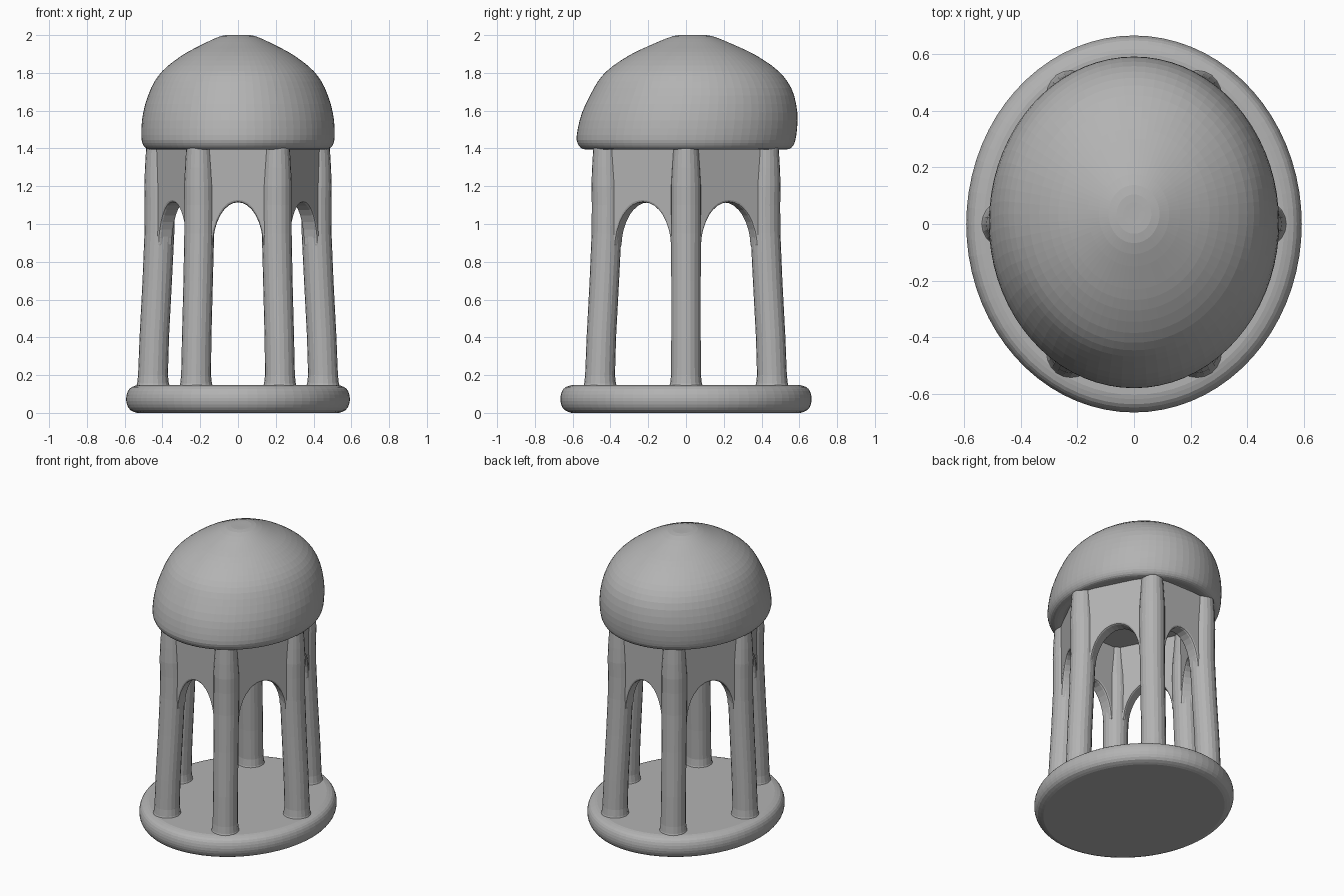
import bpy, bmesh, math
from mathutils import Vector
from mathutils.geometry import interpolate_bezier

cube = bpy.data.objects.get("Cube")
if cube:
    bpy.data.objects.remove(cube, do_unlink=True)

stone = bpy.data.materials.new("plain grey")
stone.use_nodes = True
GREY = (0.45, 0.45, 0.45, 1)
stone.diffuse_color = GREY
stone.node_tree.nodes["Principled BSDF"].inputs["Base Color"].default_value = GREY


def finish(bm, name):
    bmesh.ops.recalc_face_normals(bm, faces=bm.faces)
    mesh = bpy.data.meshes.new(name)
    bm.to_mesh(mesh)
    bm.free()
    mesh.materials.append(stone)
    obj = bpy.data.objects.new(name, mesh)
    bpy.context.collection.objects.link(obj)
    return obj


def stack(name, rings, segments):
    """Skin elliptical rings (cx, cy, z, rx, ry) and cap both ends."""
    bm = bmesh.new()
    loops = []
    for cx, cy, z, rx, ry in rings:
        loops.append([bm.verts.new((cx + rx * math.cos(a), cy + ry * math.sin(a), z))
                      for a in (math.tau * i / segments for i in range(segments))])
    for low, high in zip(loops, loops[1:]):
        for i in range(segments):
            j = (i + 1) % segments
            bm.faces.new((low[i], low[j], high[j], high[i]))
    bm.faces.new(loops[0])
    bm.faces.new(loops[-1])
    return finish(bm, name)


def smooth_profile(points, steps):
    """Run a smooth curve through the profile points."""
    pts = [Vector((*p, 0)) for p in points]
    result = []
    for i in range(len(pts) - 1):
        a, b = pts[i], pts[i + 1]
        before, after = pts[max(i - 1, 0)], pts[min(i + 2, len(pts) - 1)]
        span = interpolate_bezier(a, a + (b - before) / 6, b - (after - a) / 6, b, steps + 1)
        result += span[:-1]
    return result + [pts[-1]]


# Oval base slab with a rounded rim
rim = [(0.535, 0), (0.57, 0.015), (0.588, 0.045), (0.592, 0.08),
       (0.583, 0.115), (0.563, 0.137), (0.53, 0.147)]
stack("base", [(0, 0, p.y, p.x, p.x + 0.073) for p in smooth_profile(rim, 2)], 72)

# Domed cap: rounded lip below, flattened crown, leaning slightly to the back
cap = [(0.42, 1.405), (0.47, 1.395), (0.5, 1.415), (0.512, 1.47), (0.502, 1.59),
       (0.46, 1.72), (0.4, 1.81), (0.3, 1.89), (0.2, 1.945), (0.09, 1.995), (0.02, 2.0)]
stack("dome", [(0, 0.035 * min(1, max(0, (p.y - 1.45) / 0.25)), p.y, p.x, p.x * 1.135)
               for p in smooth_profile(cap, 3)], 72)

# Six leaning columns, flared a little at the foot
feet = [(0.45, 0), (0.222, 0.455), (-0.222, 0.455),
        (-0.45, 0), (-0.222, -0.455), (0.222, -0.455)]
column = [(0.13, 1, 0.093), (0.155, 1, 0.084), (0.2, 1, 0.079), (0.4, 0.985, 0.078),
          (0.7, 0.95, 0.078), (0.95, 0.925, 0.079), (1.1, 0.92, 0.08),
          (1.2, 0.925, 0.08), (1.3, 0.93, 0.074), (1.43, 0.93, 0.066)]
for n, (x, y) in enumerate(feet):
    stack(f"column_{n + 1}", [(x * s, y * s, z, r, r) for z, s, r in column], 20)


# Arched wall panel between each pair of neighbouring columns
def arch_panel(name, start, end, thickness=0.085, steps=16):
    along = end - start
    half = along.length / 2
    along.normalize()
    outward = Vector((along.y, -along.x, 0)) * thickness / 2
    middle = (start + end) / 2
    opening = half - 0.073
    outline = [(-half, 1.43), (-half, 0.88), (-opening, 0.88)]
    for i in range(1, steps):
        a = math.pi * (1 - i / steps)
        outline.append((opening * math.cos(a), 0.88 + 0.235 * math.sin(a)))
    outline += [(opening, 0.88), (half, 0.88), (half, 1.43)]
    bm = bmesh.new()
    verts = [bm.verts.new(middle + along * u + outward + Vector((0, 0, z))) for u, z in outline]
    face = bm.faces.new(verts)
    moved = bmesh.ops.extrude_face_region(bm, geom=[face], use_keep_orig=True)["geom"]
    bmesh.ops.translate(bm, vec=-2 * outward,
                        verts=[g for g in moved if isinstance(g, bmesh.types.BMVert)])
    bmesh.ops.triangulate(bm, faces=[f for f in bm.faces if len(f.verts) > 4])
    obj = finish(bm, name)
    # Soften the edges of the opening
    bevel = obj.modifiers.new("soft_edges", 'BEVEL')
    bevel.width = 0.012
    bevel.segments = 2
    bevel.limit_method = 'ANGLE'
    bevel.angle_limit = math.radians(50)


corners = [Vector((x, y, 0)) * 0.925 for x, y in feet]
for n in range(len(corners)):
    arch_panel(f"arch_panel_{n + 1}", corners[n], corners[(n + 1) % len(corners)])
